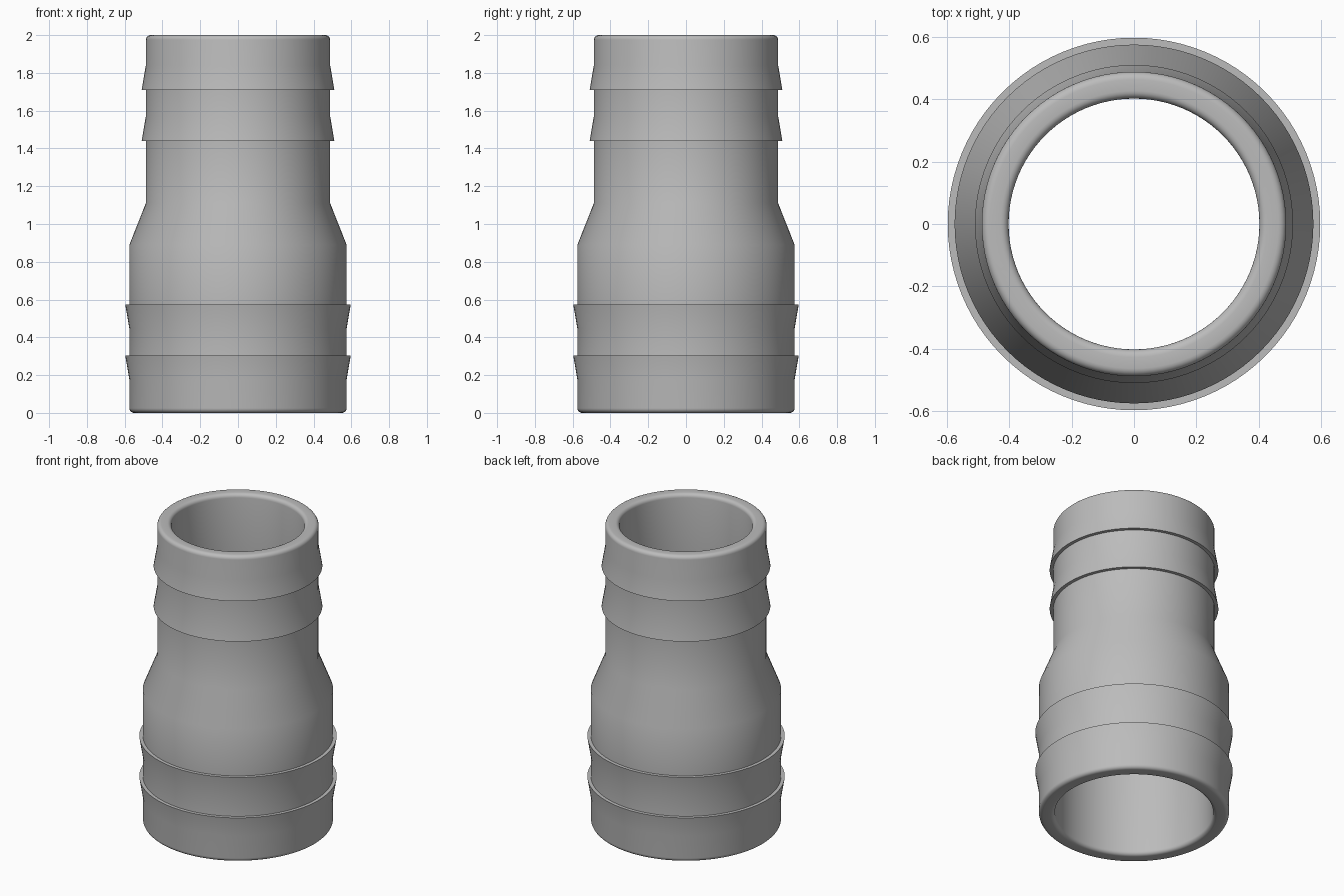
import bpy, bmesh, math

cube = bpy.data.objects.get("Cube")
if cube:
    bpy.data.objects.remove(cube, do_unlink=True)

SEGMENTS = 96
R_LOW, R_HIGH = 0.575, 0.488        # outer radii of the two hose ends
BORE_LOW, BORE_HIGH = 0.478, 0.402  # inner radii
BARB = 0.022                        # barb height
BARB_RUN = 0.13                     # barb length
FILLET = 0.025

grey = bpy.data.materials.new("grey plastic")
grey.use_nodes = True
colour = (0.5, 0.5, 0.5, 1)
grey.diffuse_color = colour
grey.node_tree.nodes["Principled BSDF"].inputs["Base Color"].default_value = colour


def fillet(r, z, start):
    """Quarter round about (r, z), counter-clockwise from start degrees."""
    angles = [math.radians(start + 90 * i / 5) for i in range(6)]
    return [(r + FILLET * math.cos(a), z + FILLET * math.sin(a)) for a in angles]


# Closed cross-section: up the outside, down the bore
profile = fillet(R_LOW - FILLET, FILLET, 270)
for z in (0.305, 0.575):            # lower barbs, steps facing up
    profile += [(R_LOW, z - BARB_RUN), (R_LOW + BARB, z), (R_LOW, z)]
profile += [(R_LOW, 0.89), (R_HIGH, 1.11)]
for z in (1.44, 1.71):              # upper barbs, steps facing down
    profile += [(R_HIGH, z), (R_HIGH + BARB, z), (R_HIGH, z + BARB_RUN)]
profile += fillet(R_HIGH - FILLET, 2 - FILLET, 0)
profile += fillet(BORE_HIGH + FILLET, 2 - FILLET, 90)
profile += [(BORE_HIGH, 1.11), (BORE_LOW, 0.89)]
profile += fillet(BORE_LOW + FILLET, FILLET, 180)

# Revolve the section around the vertical axis
bm = bmesh.new()
rings = []
for i in range(SEGMENTS):
    a = math.tau * i / SEGMENTS
    rings.append([bm.verts.new((r * math.cos(a), r * math.sin(a), z)) for r, z in profile])
for i, ring in enumerate(rings):
    following = rings[(i + 1) % SEGMENTS]
    for j in range(len(profile)):
        k = (j + 1) % len(profile)
        bm.faces.new((ring[j], following[j], following[k], ring[k]))
bmesh.ops.recalc_face_normals(bm, faces=bm.faces)

mesh = bpy.data.meshes.new("hose_connector")
bm.to_mesh(mesh)
bm.free()
mesh.materials.append(grey)
connector = bpy.data.objects.new("hose_connector", mesh)
bpy.context.collection.objects.link(connector)

# Smooth walls, crisp barb edges
bpy.ops.object.select_all(action='DESELECT')
connector.select_set(True)
bpy.context.view_layer.objects.active = connector
bpy.ops.object.shade_smooth_by_angle(angle=math.radians(30))
